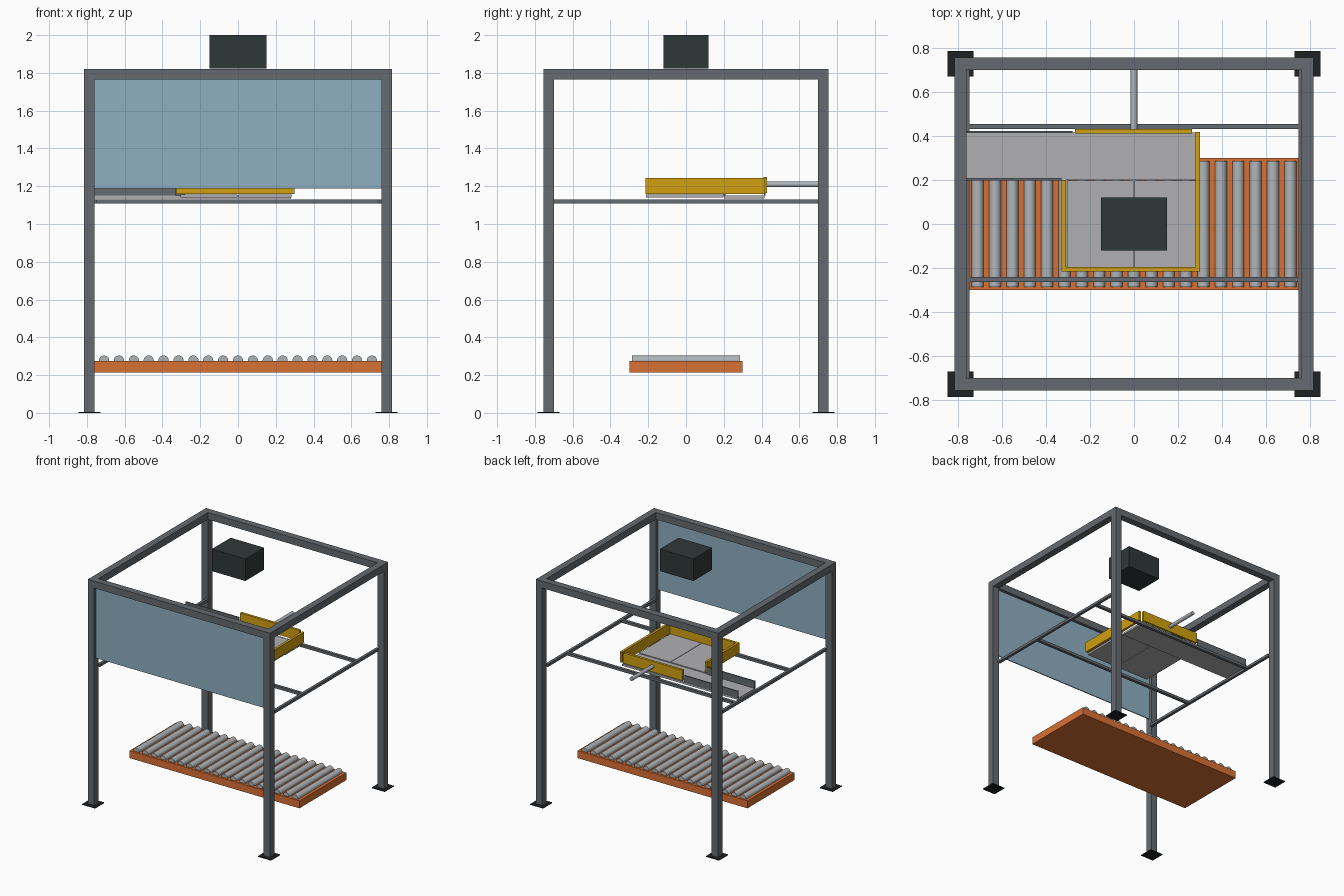
import bpy
from math import radians

cube = bpy.data.objects.get("Cube")
if cube:
    bpy.data.objects.remove(cube, do_unlink=True)


def material(name, hex_code):
    """Flat material from an sRGB hex code, stored as linear values."""
    srgb = [int(hex_code[i:i + 2], 16) / 255 for i in (0, 2, 4)]
    lin = [c / 12.92 if c < 0.04 else ((c + 0.055) / 1.055) ** 2.4 for c in srgb]
    m = bpy.data.materials.new(name)
    m.use_nodes = True
    m.diffuse_color = (*lin, 1)
    m.node_tree.nodes["Principled BSDF"].inputs["Base Color"].default_value = (*lin, 1)
    return m


frame_grey = material("frame grey", "666B70")
foot_black = material("foot black", "1E2122")
box_dark = material("cabinet dark", "2F3837")
panel_blue = material("panel blue", "8FAFC2")
orange = material("conveyor orange", "D97033")
steel = material("roller steel", "B0B5B8")
plate_grey = material("plate grey", "B0B0B4")
yellow = material("pusher yellow", "D1A010")


def box(name, xs, ys, zs, mat):
    """Box spanning the given x, y and z ranges."""
    spans = (xs, ys, zs)
    bpy.ops.mesh.primitive_cube_add(size=1, location=[(a + b) / 2 for a, b in spans])
    ob = bpy.context.object
    ob.name = name
    ob.scale = [b - a for a, b in spans]
    bpy.ops.object.transform_apply(location=False, rotation=False, scale=True)
    ob.data.materials.append(mat)
    return ob


def rod_y(name, x, ys, z, radius, mat, sides=24):
    """Round bar running along y."""
    bpy.ops.mesh.primitive_cylinder_add(
        vertices=sides, radius=radius, depth=ys[1] - ys[0],
        location=(x, sum(ys) / 2, z), rotation=(radians(90), 0, 0))
    ob = bpy.context.object
    ob.name = name
    ob.data.materials.append(mat)
    bpy.ops.object.shade_smooth_by_angle()
    return ob


def around(c, half):
    return (c - half, c + half)


# Frame: posts, feet and top beams
PX, PY, HALF, TOP = 0.787, 0.727, 0.028, 1.82
for sx, side in ((-1, "right"), (1, "left")):
    for sy, end in ((-1, "front"), (1, "back")):
        x, y = sx * PX, sy * PY
        box(f"{end}_{side}_post", around(x, HALF), around(y, HALF), (0.006, TOP - 2 * HALF), frame_grey)
        box(f"{end}_{side}_foot", around(x, 0.058), around(y, 0.058), (0, 0.006), foot_black)
    box(f"{side}_top_beam", around(sx * PX, HALF), (-PY + HALF, PY - HALF), (TOP - 2 * HALF, TOP), frame_grey)
    box(f"{side}_middle_rail", around(sx * 0.757, 0.011), (-0.70, 0.70), (1.108, 1.13), frame_grey)
for sy, end in ((-1, "front"), (1, "back")):
    box(f"{end}_top_beam", (-PX - HALF, PX + HALF), around(sy * PY, HALF), (TOP - 2 * HALF, TOP), frame_grey)
for y, end in ((-0.252, "front"), (0.442, "back")):
    box(f"{end}_cross_rail", (-0.746, 0.746), around(y, 0.012), (1.108, 1.13), frame_grey)

# Front panel and overhead cabinet
box("front_panel", (-0.76, 0.76), around(-PY, 0.004), (1.188, TOP - 2 * HALF), panel_blue)
box("overhead_cabinet", (-0.15, 0.15), (-0.12, 0.12), (1.822, 2.0), box_dark)

# Roller conveyor
box("conveyor_bed", (-0.76, 0.76), (-0.30, 0.30), (0.215, 0.275), orange)
for i in range(19):
    rod_y(f"roller_{i + 1}", (i - 9) * 0.0788, (-0.285, 0.285), 0.277, 0.027, steel)

# Chute plate, two trap plates and chute guides
box("chute_plate", (-0.76, 0.28), (0.20, 0.415), (1.134, 1.15), plate_grey)
box("right_trap_plate", (-0.305, -0.002), (-0.212, 0.198), (1.14, 1.156), plate_grey)
box("left_trap_plate", (0.002, 0.282), (-0.212, 0.198), (1.14, 1.156), plate_grey)
box("chute_front_guide", (-0.76, -0.33), (0.198, 0.208), (1.15, 1.208), frame_grey)
box("chute_back_guide", (-0.76, -0.28), (0.412, 0.422), (1.15, 1.208), frame_grey)

# Yellow tray walls, pusher and its rod
WALL_Z = (1.16, 1.244)
box("tray_front_wall", (-0.328, 0.30), (-0.215, -0.195), WALL_Z, yellow)
box("tray_right_wall", (-0.328, -0.308), (-0.195, 0.20), WALL_Z, yellow)
box("tray_left_wall", (0.28, 0.30), (-0.195, 0.418), WALL_Z, yellow)
box("pusher_plate", (-0.268, 0.264), (0.41, 0.43), (1.165, 1.25), yellow)
rod_y("pusher_rod", 0, (0.43, 0.70), 1.21, 0.015, steel)
